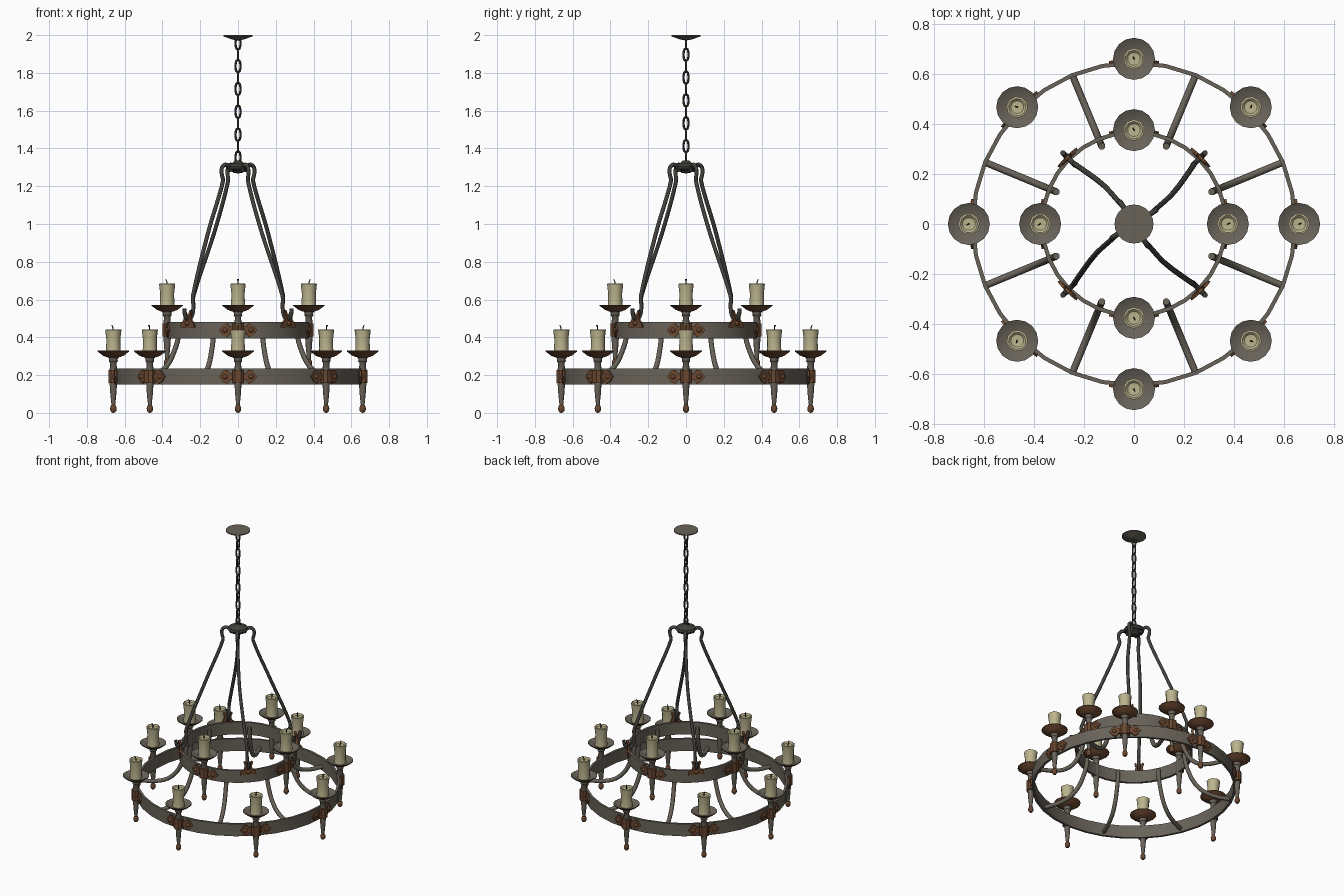
import bpy, bmesh
from math import sin, cos, pi, radians, hypot
from mathutils import Vector

cube = bpy.data.objects.get("Cube")
if cube:
    bpy.data.objects.remove(cube, do_unlink=True)


def material(name, rgb):
    m = bpy.data.materials.new(name)
    m.use_nodes = True
    m.diffuse_color = (*rgb, 1)
    m.node_tree.nodes["Principled BSDF"].inputs["Base Color"].default_value = (*rgb, 1)
    return m


IRON = material("grey iron", (0.14, 0.125, 0.1))
DARK = material("dark iron", (0.055, 0.052, 0.046))
RUST = material("rusty brown", (0.15, 0.065, 0.03))
WAX = material("cream wax", (0.5, 0.46, 0.27))
CHAR = material("burnt wick", (0.02, 0.017, 0.014))


def finish(bm, name, mats, rule=None, angle=40):
    """Turn a bmesh into smooth-shaded mesh data with sharp edges kept."""
    bmesh.ops.remove_doubles(bm, verts=bm.verts, dist=1e-5)
    bmesh.ops.recalc_face_normals(bm, faces=bm.faces)
    mesh = bpy.data.meshes.new(name)
    bm.to_mesh(mesh)
    bm.free()
    for m in mats:
        mesh.materials.append(m)
    for p in mesh.polygons:
        p.use_smooth = True
        if rule:
            p.material_index = int(rule(p))
    mesh.set_sharp_from_angle(angle=radians(angle))
    return mesh


def place(name, mesh, loc=(0, 0, 0), turn=0):
    ob = bpy.data.objects.new(name, mesh)
    ob.location = loc
    ob.rotation_euler.z = turn
    bpy.context.collection.objects.link(ob)
    return ob


def lathe(name, profile, sides, mats, rule=None, closed=False):
    """Spin a (radius, height) profile about z."""
    bm = bmesh.new()
    rings = [[bm.verts.new((r * cos(2 * pi * i / sides), r * sin(2 * pi * i / sides), z))
              for i in range(sides)] for r, z in profile]
    pairs = list(zip(rings, rings[1:]))
    if closed:
        pairs.append((rings[-1], rings[0]))
    for a, b in pairs:
        for i in range(sides):
            j = (i + 1) % sides
            bm.faces.new((a[i], a[j], b[j], b[i]))
    bmesh.ops.dissolve_degenerate(bm, dist=1e-6, edges=bm.edges)
    return finish(bm, name, mats, rule)


def prism(name, outline, where, lo, hi, mat):
    """Extrude a flat outline from lo to hi; where() maps (u, v, d) into space."""
    bm = bmesh.new()
    a = [bm.verts.new(where(u, v, lo)) for u, v in outline]
    b = [bm.verts.new(where(u, v, hi)) for u, v in outline]
    bm.faces.new(a)
    bm.faces.new(b)
    for i in range(len(a)):
        j = (i + 1) % len(a)
        bm.faces.new((a[i], a[j], b[j], b[i]))
    return finish(bm, name, [mat], angle=30)


def tube(name, points, radius, mat, sides=8, closed=False, steps=6):
    """Sweep a round bar along a smooth path through the points."""
    pts = [Vector(p) for p in points]
    n = len(pts)
    at = (lambda i: pts[i % n]) if closed else (lambda i: pts[max(0, min(n - 1, i))])
    path = []
    for i in range(n if closed else n - 1):
        p0, p1, p2, p3 = at(i - 1), at(i), at(i + 1), at(i + 2)
        size = (p2 - p1).length
        t1, t2 = (p2 - p0).normalized() * size, (p3 - p1).normalized() * size
        for s in range(steps):
            t = s / steps
            path.append(p1 * (2*t**3 - 3*t**2 + 1) + t1 * (t**3 - 2*t**2 + t)
                        + p2 * (3*t**2 - 2*t**3) + t2 * (t**3 - t**2))
    if not closed:
        path.append(pts[-1])
    m, bm, rings = len(path), bmesh.new(), []
    side = None
    for i, p in enumerate(path):
        d = (path[(i + 1) % m] - path[i - 1]) if closed else (path[min(i + 1, m - 1)] - path[max(i - 1, 0)])
        d.normalize()
        side = d.orthogonal() if side is None else side - d * side.dot(d)
        side.normalize()
        up = d.cross(side)
        rings.append([bm.verts.new(p + radius * (side * cos(2*pi*k/sides) + up * sin(2*pi*k/sides)))
                      for k in range(sides)])
    for a, b in zip(rings, rings[1:] + rings[:1] if closed else rings[1:]):
        for k in range(sides):
            j = (k + 1) % sides
            bm.faces.new((a[k], a[j], b[j], b[k]))
    if not closed:
        bm.faces.new(rings[0])
        bm.faces.new(rings[-1])
    return finish(bm, name, [mat], angle=50)


# Candle parts, shared by both tiers; heights are for the lower tier
candle = lathe("candle", [(0, .305), (.041, .305), (.038, .34), (.037, .39), (.043, .44),
                          (.035, .442), (.026, .433), (0, .431)], 10, [WAX])
wick = tube("wick", [(0, 0, .43), (.002, 0, .45), (.008, .003, .464)], .003, CHAR, sides=5, steps=3)
saucer = lathe("drip_saucer", [(0, .292), (.035, .295), (.055, .303), (.084, .325), (.084, .329),
                               (.055, .313), (0, .31)], 16, [RUST, IRON],
               lambda p: p.normal.z > .3)
stem = lathe("stem", [(0, .3), (.03, .298), (.022, .284), (.024, .274), (.017, .264), (.02, .22), (.02, .16),
                      (.016, .1), (.01, .042), (.013, .038), (.017, .026), (.016, .012), (.009, .002), (0, 0)],
             10, [IRON, RUST], lambda p: p.center.z < .043)
rivet = lathe("rivet", [(.014, 0), (.013, .006), (.007, .011), (0, .012)], 8, [RUST])


def add_rivet(name, r, angle, z):
    ob = place(name, rivet, (r * cos(angle), r * sin(angle), z))
    ob.rotation_euler = (0, pi / 2, angle)


# One tier: a flat hoop with candle holders strapped to it
LEAF = [(.02, -.02), (.043, -.018), (.058, -.036), (.076, -.031), (.1, 0),
        (.076, .031), (.058, .036), (.043, .018), (.02, .02)]


def tier(label, R, stem_r, mid, lift, count):
    band = [(R - .016, mid - .043), (R, mid - .043), (R, mid + .043), (R - .016, mid + .043)]
    place(label + "_hoop", lathe(label + "_hoop", band, 32, [IRON], closed=True))

    def bend(u, v, d):
        return ((R + d) * cos(u / R), (R + d) * sin(u / R), mid + v)
    leaves = [prism(label + "_strap_leaf", [(s * u, v) for u, v in LEAF], bend, -.008, .007, RUST)
              for s in (1, -1)]
    x = stem_r
    wrap = [(R - .01, -.03), (x + .012, -.03), (x + .026, -.016), (x + .026, .016),
            (x + .012, .03), (R - .01, .03)]
    strap = prism(label + "_strap", wrap, lambda u, v, d: (u, v, d), mid - .034, mid + .034, RUST)
    for k in range(count):
        a = 2 * pi * k / count
        spot = (stem_r * cos(a), stem_r * sin(a), lift)
        for part, mesh in (("candle", candle), ("wick", wick), ("drip_saucer", saucer), ("stem", stem)):
            place(f"{label}_{part}", mesh, spot, a)
        place(label + "_strap", strap, turn=a)
        for s, leaf in zip((1, -1), leaves):
            place(label + "_strap_leaf", leaf, turn=a)
            add_rivet(label + "_strap_rivet", R + .004, a + s * .068 / R, mid)


tier("lower", .652, .66, .192, 0, 8)
tier("upper", .375, .375, .438, .243, 4)

# Curved arms joining the hoops
arm = tube("curved_arm", [(.638, 0, .175), (.54, 0, .18), (.46, 0, .205), (.4, 0, .26),
                          (.36, 0, .34), (.342, 0, .4), (.336, 0, .455)], .014, IRON)
for k in range(8):
    place("curved_arm", arm, turn=pi / 8 + k * pi / 4)

# Hanging rods, slightly twisted at the hub, hooked into eyelets on the upper hoop
ROD = [(.04, 1.28), (.058, 1.306), (.08, 1.314), (.1, 1.298), (.103, 1.27), (.096, 1.225),
       (.2, .96), (.335, .62), (.334, .56), (.345, .515), (.37, .496), (.395, .515), (.402, .552)]


def twisted(r, z):
    a = radians(-12) * max(0, (z - .6) / .65)
    return (r * cos(a), r * sin(a), z)


rod = tube("hanging_rod", [twisted(*p) for p in ROD], .011, DARK)
half = [(.052, .452), (.046, .474), (.028, .49), (.022, .512), (.03, .54), (.02, .545), (.01, .522)]
tab_shape = half + [(-u, v) for u, v in reversed(half)]
tab = prism("eyelet_tab", tab_shape,
            lambda u, v, d: ((.375 + d) * cos(u / .375), (.375 + d) * sin(u / .375), v), -.006, .008, RUST)
for k in range(4):
    a = pi / 4 + k * pi / 2
    place("hanging_rod", rod, turn=a)
    place("eyelet_tab", tab, turn=a)
    add_rivet("eyelet_rivet", .38, a, .474)

# Hub, chain and ceiling plate
place("hub", lathe("hub", [(0, 1.268), (.022, 1.27), (.035, 1.285), (.06, 1.292), (.066, 1.305),
                           (.06, 1.318), (.03, 1.324), (.018, 1.335), (0, 1.336)], 16, [DARK]))
oval = [(.013 * cos(a), 0, .031 * sin(a) / max(.8, hypot(sin(a), .2)))
        for a in [2 * pi * i / 12 for i in range(12)]]
link = tube("chain_link", oval, .006, DARK, sides=6, closed=True, steps=2)
for k in range(11):
    place("chain_link", link, (0, 0, 1.352 + k * .0605), pi / 2 * (k % 2))
place("ceiling_plate", lathe("ceiling_plate", [(0, 1.972), (.02, 1.974), (.04, 1.98), (.078, 1.994),
                                               (.078, 2.0), (0, 2.0)], 20, [IRON]))
